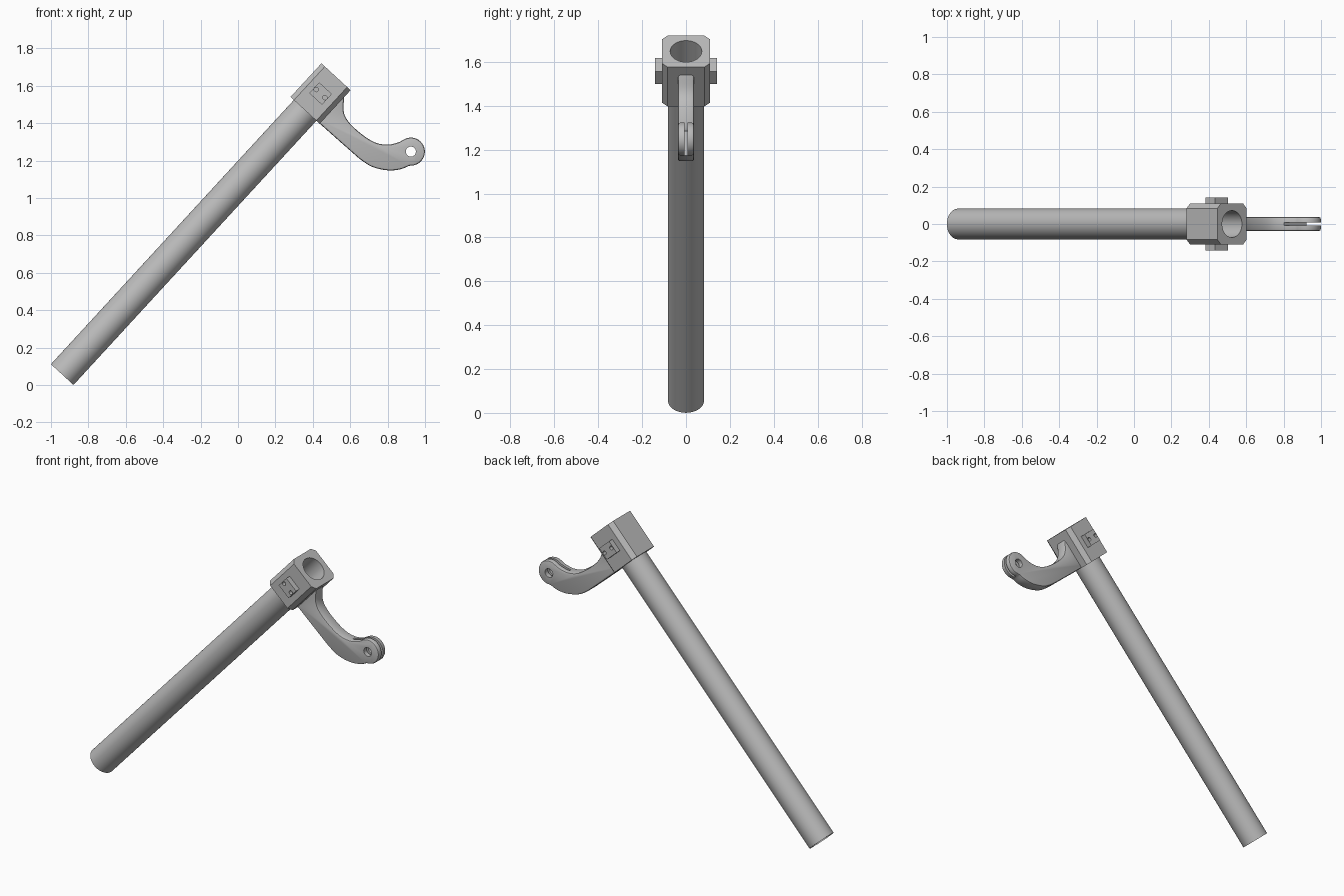
import bpy, bmesh, math
from mathutils import Matrix, Vector

cube = bpy.data.objects.get("Cube")
if cube:
    bpy.data.objects.remove(cube, do_unlink=True)

# One grey finish for the whole model
grey = bpy.data.materials.new("satin grey")
grey.use_nodes = True
COLOUR = (0.5, 0.5, 0.5, 1)
grey.diffuse_color = COLOUR
grey.node_tree.nodes["Principled BSDF"].inputs["Base Color"].default_value = COLOUR

# Leaning frame: local z runs up the tube, local x points down towards the arm
LEAN = Matrix.Translation((-0.94, 0, 0.056)) @ Matrix.Rotation(math.radians(42.6), 4, 'Y')
TUBE_R, BORE_R = 0.082, 0.072
BLOCK_START, TOP = 1.919, 2.163
MID = (BLOCK_START + TOP) / 2


def add_object(name, bm, matrix=Matrix()):
    mesh = bpy.data.meshes.new(name)
    bmesh.ops.recalc_face_normals(bm, faces=bm.faces)
    bm.to_mesh(mesh)
    bm.free()
    mesh.transform(matrix)
    mesh.materials.append(grey)
    obj = bpy.data.objects.new(name, mesh)
    bpy.context.collection.objects.link(obj)
    return obj


def cylinder(name, radius, depth, centre, matrix, sides=64):
    bm = bmesh.new()
    bmesh.ops.create_cone(bm, cap_ends=True, segments=sides, radius1=radius,
                          radius2=radius, depth=depth)
    return add_object(name, bm, matrix @ Matrix.Translation(centre[:3]) @ (
        Matrix.Rotation(math.pi / 2, 4, 'X') if len(centre) > 3 else Matrix()))


def box(name, size, centre, matrix, chamfer=0):
    bm = bmesh.new()
    bmesh.ops.create_cube(bm, size=1, matrix=Matrix.Diagonal((*size, 1)))
    if chamfer:
        upright = [e for e in bm.edges
                   if abs(e.verts[0].co.z - e.verts[1].co.z) > size[2] / 2]
        bmesh.ops.bevel(bm, geom=upright, offset=chamfer, segments=1, affect='EDGES')
    return add_object(name, bm, matrix @ Matrix.Translation(centre))


def finish(obj, cutters=()):
    """Cut the openings, bake the modifiers and shade by angle."""
    for cutter in cutters:
        mod = obj.modifiers.new("cut", 'BOOLEAN')
        mod.operation, mod.solver, mod.object = 'DIFFERENCE', 'EXACT', cutter
    bpy.ops.object.select_all(action='DESELECT')
    obj.select_set(True)
    bpy.context.view_layer.objects.active = obj
    bpy.ops.object.convert(target='MESH')
    bpy.ops.object.shade_smooth_by_angle(angle=math.radians(30))
    for cutter in cutters:
        bpy.data.objects.remove(cutter, do_unlink=True)


def spline(points, steps=6):
    """Smooth curve through the points."""
    pts = [Vector(p) for p in points]
    pts = [2 * pts[0] - pts[1]] + pts + [2 * pts[-1] - pts[-2]]
    out = []
    for a, b, c, d in zip(pts, pts[1:], pts[2:], pts[3:]):
        for i in range(steps):
            t = i / steps
            out.append(0.5 * (2 * b + (c - a) * t + (2 * a - 5 * b + 4 * c - d) * t ** 2
                              + (3 * b - a - 3 * c + d) * t ** 3))
    return out + [pts[-2]]


# Long hollow tube
tube = cylinder("tube", TUBE_R, BLOCK_START, (0, 0, BLOCK_START / 2), LEAN)
finish(tube, [cylinder("tube_bore", BORE_R, 3, (0, 0, 1), LEAN)])

# Clamp block with chamfered corners and a round bore
block = box("clamp_block", (0.212, 0.218, TOP - BLOCK_START), (0, 0, MID), LEAN, 0.025)
finish(block, [cylinder("block_bore", BORE_R, 1, (0, 0, MID), LEAN)])

# Side plates with two screw holes each
for side, label in ((-1, "front"), (1, "back")):
    plate = box(label + "_side_plate", (0.092, 0.04, 0.078), (0, side * 0.122, MID), LEAN)
    finish(plate, [cylinder("screw_hole", 0.012, 0.05,
                            (x, side * 0.142, MID, 1), LEAN, 16)
                   for x in (-0.032, 0.032)])

# Curved arm: lower edge, round head, upper edge, root buried in the block
HEAD, HEAD_R = Vector((0.924, 1.248)), 0.075
lower = spline([(0.425, 1.408), (0.599, 1.254), (0.663, 1.2), (0.722, 1.165),
                (0.8, 1.148), (0.866, 1.153), (0.915, 1.172)])
head = [HEAD + HEAD_R * Vector((math.cos(a), math.sin(a)))
        for a in (math.radians(d) for d in range(-85, 116, 8))]
upper = spline([(0.88, 1.309), (0.856, 1.297), (0.8, 1.285), (0.733, 1.297),
                (0.663, 1.34), (0.594, 1.404), (0.565, 1.463), (0.568, 1.543)])
root = [Vector((0.553, 1.557)), Vector((0.41, 1.422))]

bm = bmesh.new()
face = bm.faces.new([bm.verts.new((p.x, -0.037, p.y)) for p in lower + head + upper + root])
extruded = bmesh.ops.extrude_face_region(bm, geom=[face])["geom"]
bmesh.ops.translate(bm, vec=(0, 0.074, 0),
                    verts=[g for g in extruded if isinstance(g, bmesh.types.BMVert)])
arm = add_object("curved_arm", bm)
bevel = arm.modifiers.new("rim", 'BEVEL')
bevel.width, bevel.segments = 0.01, 2
bevel.limit_method, bevel.angle_limit = 'ANGLE', math.radians(60)
bevel.use_clamp_overlap = False

# Pin hole and the slot that forks the head
pin_hole = cylinder("pin_hole", 0.027, 0.3, (HEAD.x, 0, HEAD.y, 1), Matrix(), 32)
SLOT_START = 2.083
slot = box("fork_slot", (0.9, 0.015, 0.6), (0.6, 0, SLOT_START + 0.3), LEAN)
finish(arm, [pin_hole, slot])
